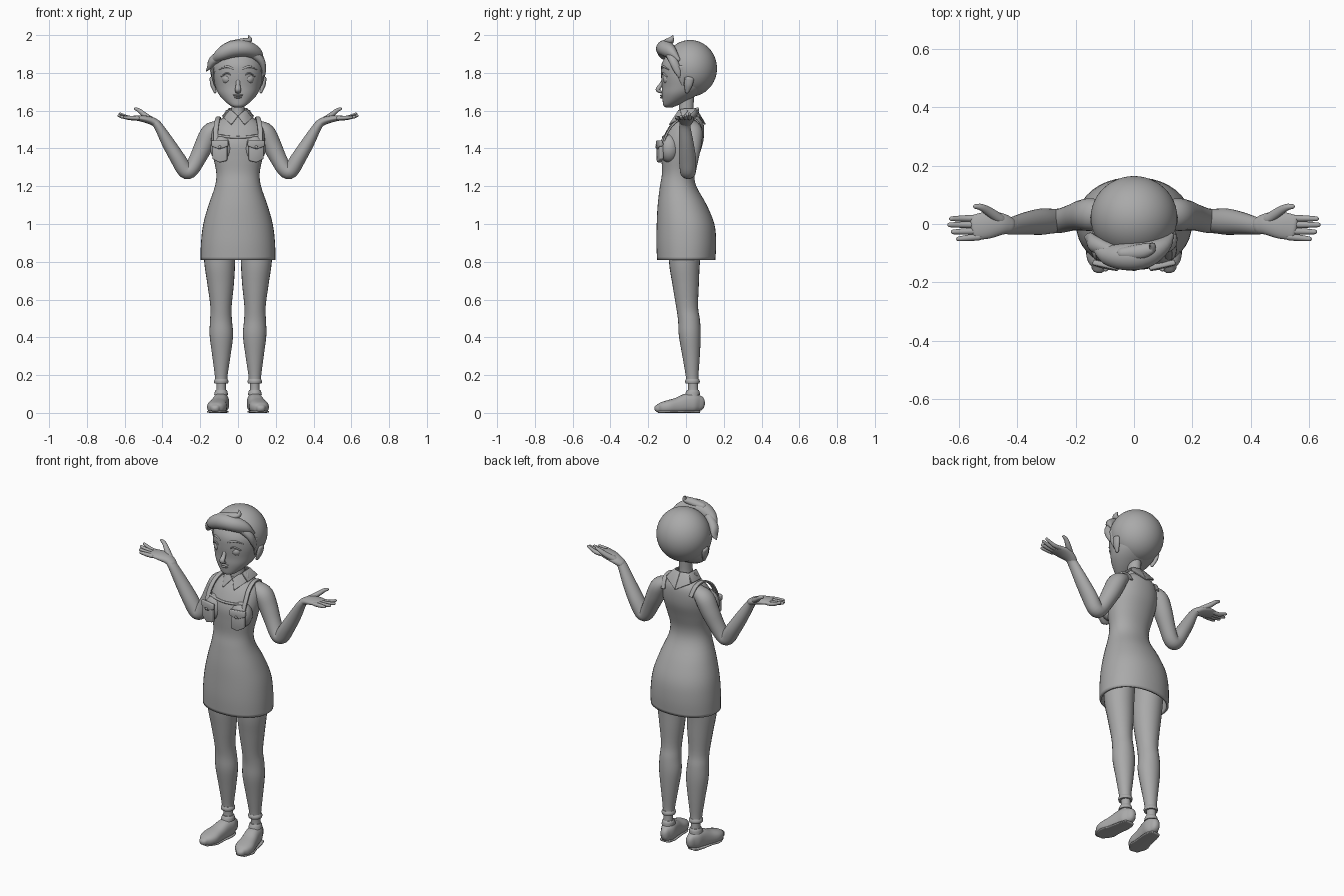
import bpy, bmesh, math
from mathutils import Vector

mat = bpy.data.materials.new("clay_grey")
mat.diffuse_color = (0.4, 0.4, 0.4, 1)


def finish(name, bm, angle=50):
    bmesh.ops.recalc_face_normals(bm, faces=bm.faces)
    me = bpy.data.meshes.new(name)
    bm.to_mesh(me)
    bm.free()
    ob = bpy.data.objects.new(name, me)
    bpy.context.collection.objects.link(ob)
    me.materials.append(mat)
    bpy.ops.object.select_all(action='DESELECT')
    ob.select_set(True)
    bpy.context.view_layer.objects.active = ob
    bpy.ops.object.shade_smooth_by_angle(angle=math.radians(angle))
    return ob


def resample(rows, steps):
    """Smooth spline through rows of (x, y, z, a, b)."""
    out = []
    for i in range(len(rows) - 1):
        q = [rows[max(i - 1, 0)], rows[i], rows[i + 1], rows[min(i + 2, len(rows) - 1)]]
        for s in range(steps):
            t = s / steps
            out.append([0.5 * (2 * b + (c - a) * t + (2 * a - 5 * b + 4 * c - d) * t * t
                               + (3 * b - a - 3 * c + d) * t ** 3) for a, b, c, d in zip(*q)])
    return out + [list(rows[-1])]


def loft(name, rows, ref=(1, 0, 0), n=24, steps=4, power=2.0, caps=(True, True),
         rounded=False, floor=None, upright=False):
    """Sweep an ellipse along rows; radius a lies along ref, b across it."""
    rows, ref = resample(rows, steps), Vector(ref)
    pts = [Vector(r[:3]) for r in rows]
    tans = [(pts[min(i + 1, len(pts) - 1)] - pts[max(i - 1, 0)]).normalized() for i in range(len(pts))]
    if upright:
        tans = [Vector((0, 0, 1))] * len(pts)
    rings = [(p, t, r[3], r[4]) for p, t, r in zip(pts, tans, rows)]
    if rounded:
        for end, sgn in ((0, -1), (-1, 1)):
            p, t, a, b = rings[end]
            m = min(a, b)
            extra = [(p + t * sgn * m * math.sin(k), t, a * math.cos(k), b * math.cos(k)) for k in (0.5, 1.0, 1.4)]
            rings = extra[::-1] + rings if end == 0 else rings + extra
    bm, loops = bmesh.new(), []
    for p, t, a, b in rings:
        u = (ref - t * ref.dot(t)).normalized()
        v = t.cross(u)
        loop = []
        for k in range(n):
            c, s = math.cos(2 * math.pi * k / n), math.sin(2 * math.pi * k / n)
            co = p + u * a * math.copysign(abs(c) ** (2 / power), c) + v * b * math.copysign(abs(s) ** (2 / power), s)
            if floor is not None:
                co.z = max(co.z, floor)
            loop.append(bm.verts.new(co))
        loops.append(loop)
    for l1, l2 in zip(loops, loops[1:]):
        for k in range(n):
            bm.faces.new((l1[k], l1[(k + 1) % n], l2[(k + 1) % n], l2[k]))
    if caps[0]:
        bm.faces.new(loops[0][::-1])
    if caps[1]:
        bm.faces.new(loops[-1])
    return finish(name, bm)


def body(name, prof, **kw):
    """Upright loft from (z, half width, front y, back y)."""
    return loft(name, [(0, (f + k) / 2, z, w, (k - f) / 2) for z, w, f, k in prof], n=40, upright=True, **kw)


def ball(name, loc, size, seg=24):
    bm = bmesh.new()
    bmesh.ops.create_uvsphere(bm, u_segments=seg, v_segments=seg // 2, radius=1)
    for v in bm.verts:
        v.co = Vector(loc) + Vector([c * s for c, s in zip(v.co, size)])
    return finish(name, bm)


def plate(name, outline, depth, bevel=0.004):
    """Flat shape from 3D outline, thickened and softened."""
    bm = bmesh.new()
    bm.faces.new([bm.verts.new(p) for p in outline])
    ob = finish(name, bm, 30)
    ob.modifiers.new("thick", 'SOLIDIFY').thickness = depth
    ob.modifiers["thick"].offset = 0
    m = ob.modifiers.new("soft", 'BEVEL')
    m.width, m.segments = bevel, 2
    return ob


# Dress: open underneath, with a thick hem
dress = body("dress", [
    (0.81, 0.198, -0.153, 0.155), (0.90, 0.196, -0.157, 0.160), (1.0, 0.184, -0.155, 0.150),
    (1.1, 0.156, -0.150, 0.110), (1.2, 0.122, -0.138, 0.055), (1.27, 0.115, -0.127, 0.045),
    (1.35, 0.130, -0.130, 0.065), (1.43, 0.142, -0.130, 0.090), (1.50, 0.136, -0.100, 0.096),
    (1.545, 0.105, -0.068, 0.088), (1.575, 0.050, -0.040, 0.062)], caps=(False, True), power=2.15)
dress.modifiers.new("hem", 'SOLIDIFY').thickness = 0.012

# Neck and head
body("neck", [(1.54, 0.050, -0.045, 0.055), (1.60, 0.036, -0.038, 0.040), (1.70, 0.036, -0.04, 0.045)])
body("head", [
    (1.618, 0.020, -0.108, -0.070), (1.628, 0.042, -0.120, -0.045), (1.655, 0.075, -0.124, 0.010),
    (1.69, 0.104, -0.127, 0.070), (1.73, 0.121, -0.127, 0.115), (1.79, 0.134, -0.132, 0.14),
    (1.85, 0.130, -0.128, 0.14), (1.91, 0.100, -0.090, 0.11), (1.95, 0.05, -0.04, 0.06)], power=2.1)

# Face
loft("nose", [(0, -0.122, 1.765, 0.010, 0.006), (0, -0.134, 1.735, 0.012, 0.010),
              (0, -0.149, 1.712, 0.016, 0.012), (0, -0.132, 1.698, 0.014, 0.007)], n=12, rounded=True)
for z, w in ((1.681, 0.034), (1.670, 0.026)):
    loft("lip", [(-w, -0.116, z + 0.002, 0.002, 0.002), (0, -0.128, z, 0.010, 0.006),
                 (w, -0.116, z + 0.002, 0.002, 0.002)], ref=(0, 1, 0), n=10, rounded=True)

# Hair cap, cut along a slanted hairline
bm = bmesh.new()
bmesh.ops.create_uvsphere(bm, u_segments=48, v_segments=32, radius=1)
for v in bm.verts:
    v.co = Vector((0.148 * v.co.x, 0.022 + 0.142 * v.co.y, 1.824 + 0.150 * v.co.z))
bmesh.ops.bisect_plane(bm, geom=bm.verts[:] + bm.edges[:] + bm.faces[:], plane_co=(0, 0.025, 1.70),
                       plane_no=(0, -0.19, -0.145), clear_outer=True)
hair = finish("hair_cap", bm)
hair.modifiers.new("thick", 'SOLIDIFY').thickness = 0.02

# Swept fringe and loose locks
loft("fringe", [(-0.135, -0.075, 1.865, 0.012, 0.012), (-0.09, -0.105, 1.898, 0.034, 0.034),
                (-0.03, -0.112, 1.925, 0.046, 0.044), (0.04, -0.105, 1.928, 0.045, 0.042),
                (0.095, -0.075, 1.905, 0.030, 0.034), (0.125, -0.04, 1.87, 0.010, 0.012)],
     ref=(0, 1, 0), rounded=True)
LOCKS = [
    ("crown_lock", [(-0.04, -0.10, 1.95, 0.020, 0.020), (0.02, -0.095, 1.962, 0.026, 0.020),
                    (0.062, -0.08, 1.975, 0.018, 0.014), (0.055, -0.07, 1.997, 0.003, 0.003)]),
    ("left_lock", [(-0.08, -0.09, 1.90, 0.025, 0.03), (-0.132, -0.07, 1.865, 0.028, 0.024),
                   (-0.152, -0.05, 1.83, 0.022, 0.012), (-0.168, -0.045, 1.81, 0.004, 0.003)]),
    ("right_lock", [(0.07, -0.09, 1.91, 0.024, 0.026), (0.122, -0.068, 1.865, 0.024, 0.02),
                    (0.138, -0.045, 1.81, 0.018, 0.010), (0.136, -0.035, 1.775, 0.004, 0.003)])]
for name, rows in LOCKS:
    loft(name, rows, ref=(0, 1, 0), n=16, rounded=True)

for s, side in ((1, "right"), (-1, "left")):
    def tube(name, rows, **kw):
        return loft(f"{side}_{name}", [(s * r[0], *r[1:]) for r in rows], **kw)

    def sheet(name, outline, depth, bevel=0.004):
        return plate(f"{side}_{name}", [(s * p[0], p[1], p[2]) for p in outline], depth, bevel)

    # Eye, brow, ear and sideburn
    ball(f"{side}_eye", (s * 0.058, -0.094, 1.768), (0.028, 0.029, 0.028))
    tube("upper_lid", [(0.026, -0.121, 1.775, 0.004, 0.003), (0.056, -0.121, 1.799, 0.006, 0.004),
                       (0.090, -0.100, 1.780, 0.004, 0.003)], ref=(0, 1, 0), n=8, rounded=True)
    tube("brow", [(0.026, -0.128, 1.822, 0.004, 0.005), (0.060, -0.119, 1.833, 0.005, 0.006),
                  (0.098, -0.092, 1.818, 0.003, 0.002)], ref=(0, 1, 0), n=8, rounded=True)
    tube("ear", [(0.122, 0.005, 1.700, 0.010, 0.008), (0.133, 0.012, 1.735, 0.022, 0.013),
                 (0.139, 0.018, 1.768, 0.024, 0.012)], ref=(0, 1, 0), n=14, rounded=True)
    tube("sideburn", [(0.134, -0.025, 1.83, 0.03, 0.010), (0.131, -0.022, 1.78, 0.02, 0.008),
                      (0.124, -0.018, 1.735, 0.004, 0.003)], ref=(0, 1, 0), n=12, rounded=True)

    # Chest, pocket with flap, and strap
    ball(f"{side}_chest", (s * 0.085, -0.088, 1.40), (0.062, 0.055, 0.075))
    sheet("pocket", [(0.058, -0.146, 1.43), (0.135, -0.128, 1.43), (0.135, -0.128, 1.345),
                     (0.097, -0.143, 1.325), (0.058, -0.146, 1.335)], 0.022, 0.006)
    sheet("pocket_flap", [(0.052, -0.150, 1.442), (0.141, -0.130, 1.442), (0.141, -0.132, 1.412),
                          (0.097, -0.148, 1.395), (0.052, -0.153, 1.412)], 0.018, 0.005)
    ball(f"{side}_button", (s * 0.097, -0.157, 1.408), (0.008, 0.005, 0.008), 12)
    tube("strap", [(0.118, -0.118, 1.44, 0.013, 0.006), (0.118, -0.095, 1.49, 0.013, 0.006),
                   (0.112, -0.058, 1.537, 0.013, 0.006), (0.105, 0.0, 1.562, 0.013, 0.006),
                   (0.100, 0.055, 1.55, 0.013, 0.005), (0.09, 0.085, 1.50, 0.012, 0.004)],
         n=12, power=4)
    tube("bib_edge", [(0, -0.122, 1.458, 0.006, 0.007), (0.06, -0.117, 1.462, 0.006, 0.007),
                      (0.128, -0.100, 1.472, 0.006, 0.007)], ref=(0, 1, 0), n=10)

    # Collar with front point and back flap
    sheet("collar_front", [(0.0, -0.052, 1.572), (0.035, -0.04, 1.603), (0.062, 0.01, 1.602),
                           (0.078, -0.015, 1.565), (0.036, -0.090, 1.525)], 0.008, 0.003)
    sheet("collar_side", [(0.045, -0.03, 1.608), (0.045, 0.045, 1.612), (0.082, 0.065, 1.570),
                          (0.080, -0.025, 1.562)], 0.008, 0.003)
    sheet("collar_back", [(0, 0.052, 1.612), (0.048, 0.040, 1.612), (0.080, 0.070, 1.568),
                          (0, 0.103, 1.525)], 0.008, 0.003)

    # Arm
    tube("arm", [(0.105, 0.03, 1.515, 0.045, 0.035), (0.145, 0.032, 1.485, 0.056, 0.050),
                 (0.178, 0.03, 1.42, 0.052, 0.050), (0.212, 0.022, 1.35, 0.045, 0.044),
                 (0.248, 0.012, 1.288, 0.042, 0.040), (0.278, 0.010, 1.283, 0.042, 0.042),
                 (0.318, 0.008, 1.345, 0.045, 0.040), (0.370, 0.002, 1.430, 0.038, 0.034),
                 (0.418, -0.006, 1.512, 0.030, 0.024), (0.440, -0.004, 1.538, 0.030, 0.020)],
         ref=(0, 1, 0), rounded=True)

    # Open hand, palm up
    tube("palm", [(0.425, -0.005, 1.528, 0.029, 0.020), (0.455, 0.0, 1.545, 0.038, 0.021),
                  (0.50, -0.004, 1.557, 0.046, 0.018), (0.545, -0.012, 1.562, 0.043, 0.013)],
         ref=(0, 1, 0), rounded=True)
    for k, (y0, x1, y1, z1) in enumerate([(0.020, 0.624, 0.018, 1.582), (-0.002, 0.630, -0.003, 1.574),
                                          (-0.024, 0.618, -0.027, 1.568), (-0.044, 0.600, -0.051, 1.565)]):
        tube(f"finger_{k + 1}", [(0.53, y0, 1.560, 0.012, 0.011), ((0.53 + x1) / 2, (y0 + y1) / 2, 1.562, 0.011, 0.011),
                                 (x1, y1, z1, 0.008, 0.008)], ref=(0, 1, 0), n=12, rounded=True)
    tube("thumb", [(0.455, 0.015, 1.550, 0.018, 0.016), (0.495, 0.042, 1.578, 0.016, 0.014),
                   (0.522, 0.057, 1.600, 0.012, 0.011), (0.542, 0.060, 1.610, 0.008, 0.008)],
         ref=(0, 1, 0), n=14, rounded=True)

    # Leg, cuff and ankle
    tube("leg", [(0.098, 0.0, 0.95, 0.085, 0.090), (0.097, -0.008, 0.80, 0.082, 0.082),
                 (0.092, -0.002, 0.68, 0.070, 0.070), (0.090, 0.006, 0.56, 0.056, 0.058),
                 (0.090, 0.016, 0.49, 0.058, 0.058), (0.088, 0.020, 0.41, 0.062, 0.058),
                 (0.088, 0.027, 0.30, 0.048, 0.046), (0.089, 0.032, 0.20, 0.034, 0.034),
                 (0.089, 0.034, 0.165, 0.032, 0.033)], upright=True)
    tube("cuff", [(0.089, 0.034, 0.180, 0.033, 0.034), (0.089, 0.034, 0.168, 0.038, 0.039),
                  (0.089, 0.034, 0.156, 0.036, 0.037)], upright=True)
    tube("ankle", [(0.089, 0.036, 0.17, 0.025, 0.026), (0.089, 0.038, 0.12, 0.026, 0.027),
                   (0.090, 0.036, 0.07, 0.033, 0.036)], upright=True)
    tube("sock_band", [(0.089, 0.036, 0.122, 0.029, 0.030), (0.089, 0.036, 0.112, 0.034, 0.036),
                       (0.090, 0.034, 0.095, 0.036, 0.040)], upright=True)

    # Shoe, toe turned outward
    tube("shoe", [(0.083, 0.074, 0.050, 0.026, 0.040), (0.086, 0.045, 0.052, 0.040, 0.050),
                  (0.093, 0.005, 0.050, 0.042, 0.052), (0.103, -0.045, 0.038, 0.046, 0.043),
                  (0.112, -0.095, 0.031, 0.052, 0.036), (0.118, -0.130, 0.027, 0.042, 0.029),
                  (0.121, -0.148, 0.024, 0.025, 0.020)], power=2.5, rounded=True, floor=0.006)
    tube("sole", [(0.091, 0.070, 0.006, 0.030, 0.006), (0.092, 0.030, 0.006, 0.042, 0.006),
                  (0.103, -0.045, 0.006, 0.046, 0.006), (0.112, -0.095, 0.006, 0.053, 0.006),
                  (0.120, -0.145, 0.006, 0.028, 0.006)], power=4, rounded=True, floor=0.0)
